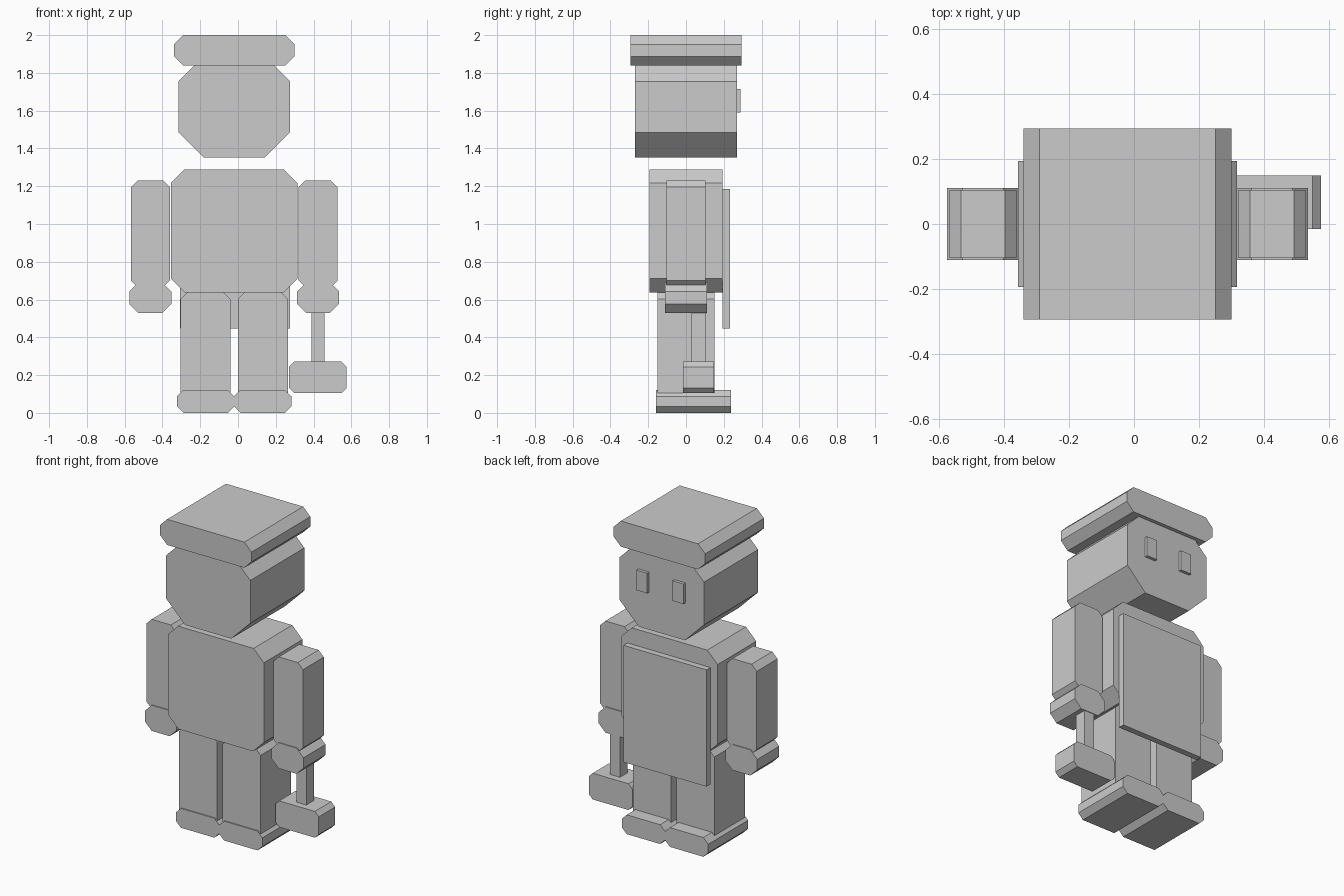
import bpy
import bmesh

if "Cube" in bpy.data.objects:
    bpy.data.objects.remove(bpy.data.objects["Cube"], do_unlink=True)

grey = bpy.data.materials.new("plain_grey")
grey.use_nodes = True
grey.diffuse_color = (0.6, 0.6, 0.6, 1)
grey.node_tree.nodes["Principled BSDF"].inputs["Base Color"].default_value = (0.6, 0.6, 0.6, 1)

MID = -0.02  # centre line of the body; the held mallet sits beyond it


def block(name, x, y, z, top=0.0, bottom=None):
    """Prism along y between the given ranges, with cut top and bottom corners."""
    bottom = top if bottom is None else bottom
    (x0, x1), (y0, y1), (z0, z1) = x, y, z
    profile = [(x0 + bottom, z0), (x1 - bottom, z0), (x1, z0 + bottom), (x1, z1 - top),
               (x1 - top, z1), (x0 + top, z1), (x0, z1 - top), (x0, z0 + bottom)]
    bm = bmesh.new()
    face = bm.faces.new([bm.verts.new((px, y0, pz)) for px, pz in profile])
    ext = bmesh.ops.extrude_face_region(bm, geom=[face])
    moved = [v for v in ext["geom"] if isinstance(v, bmesh.types.BMVert)]
    bmesh.ops.translate(bm, verts=moved, vec=(0, y1 - y0, 0))
    bmesh.ops.remove_doubles(bm, verts=bm.verts, dist=0.0001)
    bmesh.ops.recalc_face_normals(bm, faces=bm.faces)
    mesh = bpy.data.meshes.new(name)
    bm.to_mesh(mesh)
    bm.free()
    mesh.materials.append(grey)
    obj = bpy.data.objects.new(name, mesh)
    bpy.context.collection.objects.link(obj)
    return obj


def span(centre, half):
    return (centre - half, centre + half)


def pair(name, offset, half, y, z, top=0.0, bottom=None):
    """Matching blocks on both sides of the body."""
    for side, sign in (("left", 1), ("right", -1)):
        block(f"{side}_{name}", span(MID + sign * offset, half), y, z, top, bottom)


# Hat, head and body
block("hat", span(MID, 0.32), span(0, 0.294), (1.838, 2.0), 0.05)
block("head", span(MID, 0.295), span(0, 0.27), (1.352, 1.838), 0.083, 0.133)
block("torso", span(MID, 0.336), span(0, 0.193), (0.637, 1.288), 0.072, 0.075)
block("apron", span(-0.016, 0.29), (0.193, 0.232), (0.446, 1.184))
pair("eye", 0.127, 0.038, (0.27, 0.289), (1.589, 1.716))

# Limbs
pair("arm", 0.444, 0.103, span(0, 0.104), (0.665, 1.231), 0.036)
pair("hand", 0.444, 0.111, span(0, 0.11), (0.529, 0.691), 0.048)
pair("leg", 0.152, 0.133, span(0, 0.152), (0.05, 0.637), 0.035)
pair("foot", 0.151, 0.151, (-0.16, 0.238), (0.0, 0.122), 0.034)

# Mallet held in the left hand
block("mallet_handle", span(0.423, 0.035), span(0.067, 0.039), (0.26, 0.56))
block("mallet_head", span(0.423, 0.152), span(0.067, 0.082), (0.105, 0.271), 0.027)
